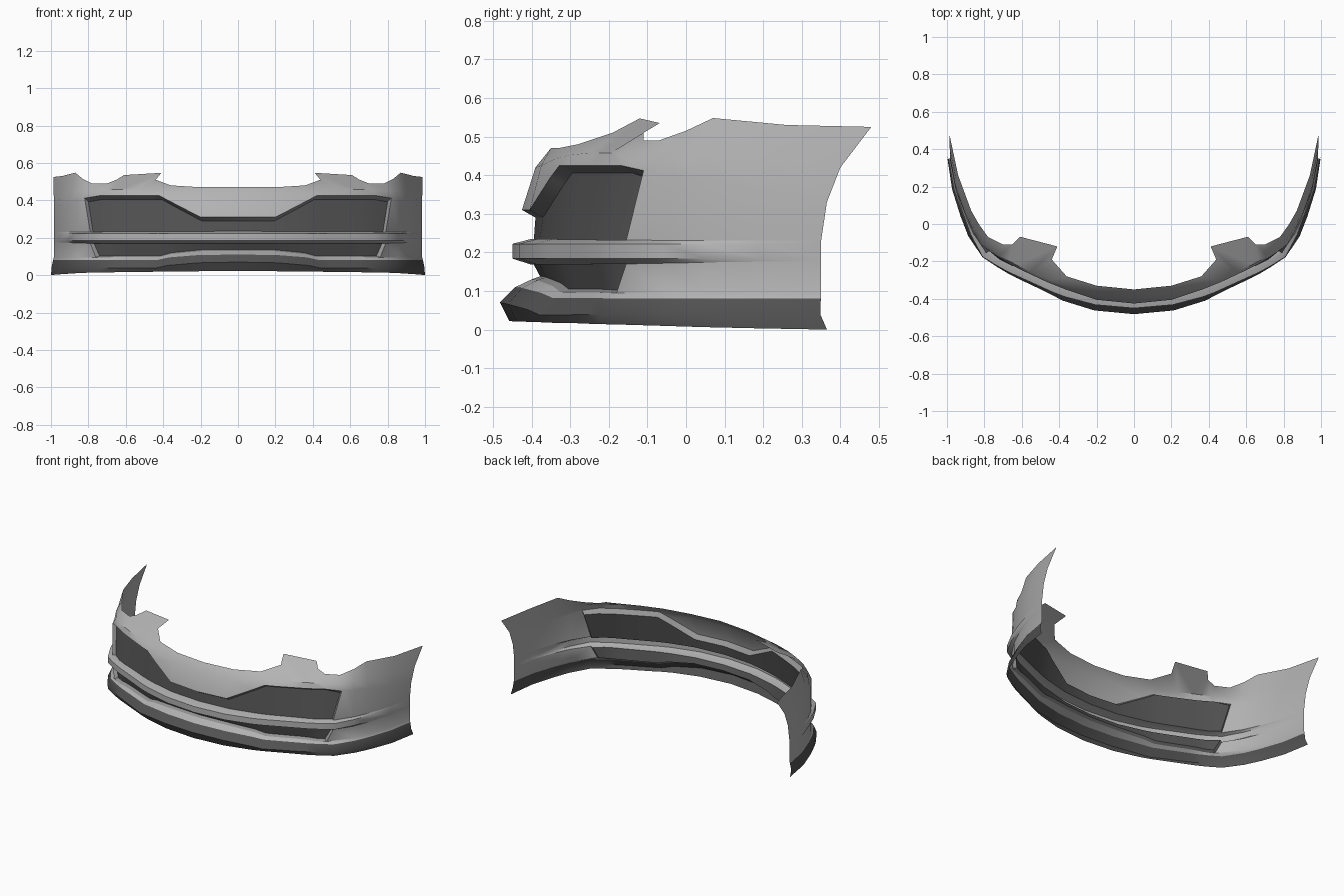
import bpy, bmesh, math
from mathutils import Vector as V

if "Cube" in bpy.data.objects:
    bpy.data.objects.remove(bpy.data.objects["Cube"])

def vecs(pts):
    return [V(p) for p in pts]

# Plan curve at bar height, right half; column 8 is the end of the openings
plan = [V((x, y, 0)) for x, y in [
    (0, -.40), (.2, -.385), (.36, -.345), (.42, -.325), (.47, -.305), (.61, -.245),
    (.66, -.225), (.72, -.195), (.79, -.155), (.86, -.05), (.905, .05), (.955, .19), (.985, .35)]]
N, END = len(plan), 8

def normal(i):
    if i == 0:
        return V((0, -1, 0))
    t = (plan[min(i + 1, N - 1)] - plan[i - 1]).normalized()
    return V((t.y, -t.x, 0))

def spread(keys):
    """Interpolate (column, value) keys over all columns."""
    out = []
    for i in range(N):
        for (a, va), (b, vb) in zip(keys, keys[1:]):
            if a <= i <= b:
                out.append(va + (vb - va) * (i - a) / (b - a))
                break
    return out

def row(offs, zs):
    o, z = spread(offs), spread(zs)
    return [plan[i] + normal(i) * o[i] + V((0, 0, z[i])) for i in range(N)]

def flat(z):
    return [(0, z), (12, z)]

# Upper rows: top edge with lamp cutouts, shoulder, upper opening edge
top = vecs([(0, -.35, .47), (.2, -.33, .47), (.36, -.28, .48), (.44, -.19, .51), (.41, -.12, .547),
            (.61, -.068, .535), (.65, -.11, .51), (.7, -.11, .49), (.78, -.07, .49),
            (.83, 0, .515), (.87, .07, .548), (.94, .26, .53), (.987, .48, .525)])
shoulder = vecs([(0, -.39, .42), (.2, -.375, .425), (.36, -.332, .445), (.44, -.302, .452),
                 (.55, -.258, .457), (.63, -.218, .458), (.67, -.197, .457), (.72, -.17, .455),
                 (.80, -.105, .45), (.85, -.035, .45), (.89, .05, .45), (.95, .23, .44), (.985, .40, .42)])
opening = vecs([(0, -.425, .31), (.2, -.405, .31), (.36, -.352, .393), (.42, -.328, .425),
                (.47, -.308, .425), (.61, -.242, .425), (.66, -.217, .425), (.74, -.168, .425),
                (.82, -.11, .412), (.86, -.035, .40), (.903, .055, .39), (.957, .21, .36), (.985, .365, .33)])

# Rows for the bar, lower opening and lip
bar_off = [(0, .05), (2, .045), (8, .028), (9, .015), (11, 0), (12, 0)]
bar_top = row(flat(0), [(0, .235), (12, .23)])
bar_hi = row(bar_off, flat(.222))
bar_lo = row(bar_off, flat(.184))
bar_bot = row(flat(0), [(0, .168), (8, .17), (12, .178)])
low_edge = row(flat(0), [(0, .13), (1, .128), (3, .097), (12, .095)])
low_edge[7] = V((.70, -.212, .095))
low_edge[END] = V((.76, -.18, .095))
lip_top = row([(0, .042), (1, .04), (3, .022), (8, .012), (12, .004)],
              [(0, .11), (1, .108), (3, .082), (12, .08)])
lip_nose = row([(0, .082), (1, .078), (3, .058), (8, .03), (9, .03), (12, .012)],
               [(0, .07), (1, .066), (3, .038), (12, .04)])
lip_base = row([(0, .058), (3, .045), (8, .025), (12, .015)], [(0, .022), (8, .013), (12, 0)])
lip_base[-1].y = .365

def inset(r, depth, dz, dx):
    out = [r[i] - normal(i) * depth + V((0, 0, dz)) for i in range(END + 1)]
    out[END] = r[END] + V((-dx, .012, dz))
    return out

# Recessed panel edges
up_hi, up_lo = inset(opening, .035, -.02, .02), inset(bar_top, .006, 0, .015)
lo_hi, lo_lo = inset(bar_bot, .006, 0, .02), inset(low_edge, .022, .008, .02)

def build(name, strips, grey):
    bm = bmesh.new()
    for a, b, lo, hi in strips:
        for i in range(lo, hi):
            bm.faces.new([bm.verts.new(p) for p in (a[i], b[i], b[i + 1], a[i + 1])])
    bmesh.ops.remove_doubles(bm, verts=bm.verts, dist=1e-4)
    me = bpy.data.meshes.new(name)
    bm.to_mesh(me)
    bm.free()
    ob = bpy.data.objects.new(name, me)
    bpy.context.collection.objects.link(ob)
    m = ob.modifiers.new("Mirror", 'MIRROR')
    m.merge_threshold = .0005
    mat = bpy.data.materials.new(name)
    mat.diffuse_color = (grey, grey, grey, 1)
    mat.use_nodes = True
    mat.node_tree.nodes["Principled BSDF"].inputs["Base Color"].default_value = mat.diffuse_color
    me.materials.append(mat)
    bpy.ops.object.select_all(action='DESELECT')
    ob.select_set(True)
    bpy.context.view_layer.objects.active = ob
    bpy.ops.object.shade_smooth_by_angle(angle=math.radians(38))
    return ob

E, L = END, N - 1
paint, dark = .45, .085
# Painted skin
build("bumper_skin", [
    (top, shoulder, 0, L), (shoulder, opening, 0, L), (opening, bar_top, E, L),
    (bar_bot, low_edge, E, L), (low_edge, lip_top, 0, L)], paint)
# Walls of the openings
build("opening_walls", [
    (opening, up_hi, 0, E), (lo_lo, low_edge, 0, E),
    ([up_hi[E], opening[E]], [up_lo[E], bar_top[E]], 0, 1),
    ([lo_hi[E], bar_bot[E]], [lo_lo[E], low_edge[E]], 0, 1)], .3)
# Protruding cross bar fading into the sides
build("cross_bar", [(up_lo, bar_top, 0, E), (bar_top, bar_hi, 0, L), (bar_hi, bar_lo, 0, L),
                    (bar_lo, bar_bot, 0, L), (bar_bot, lo_hi, 0, E)], paint)
# Dark parts
build("upper_grille_panel", [(up_hi, up_lo, 0, E)], dark)
build("lower_grille_panel", [(lo_hi, lo_lo, 0, E)], dark)
build("lower_lip", [(lip_top, lip_nose, 0, L), (lip_nose, lip_base, 0, L)], dark)
